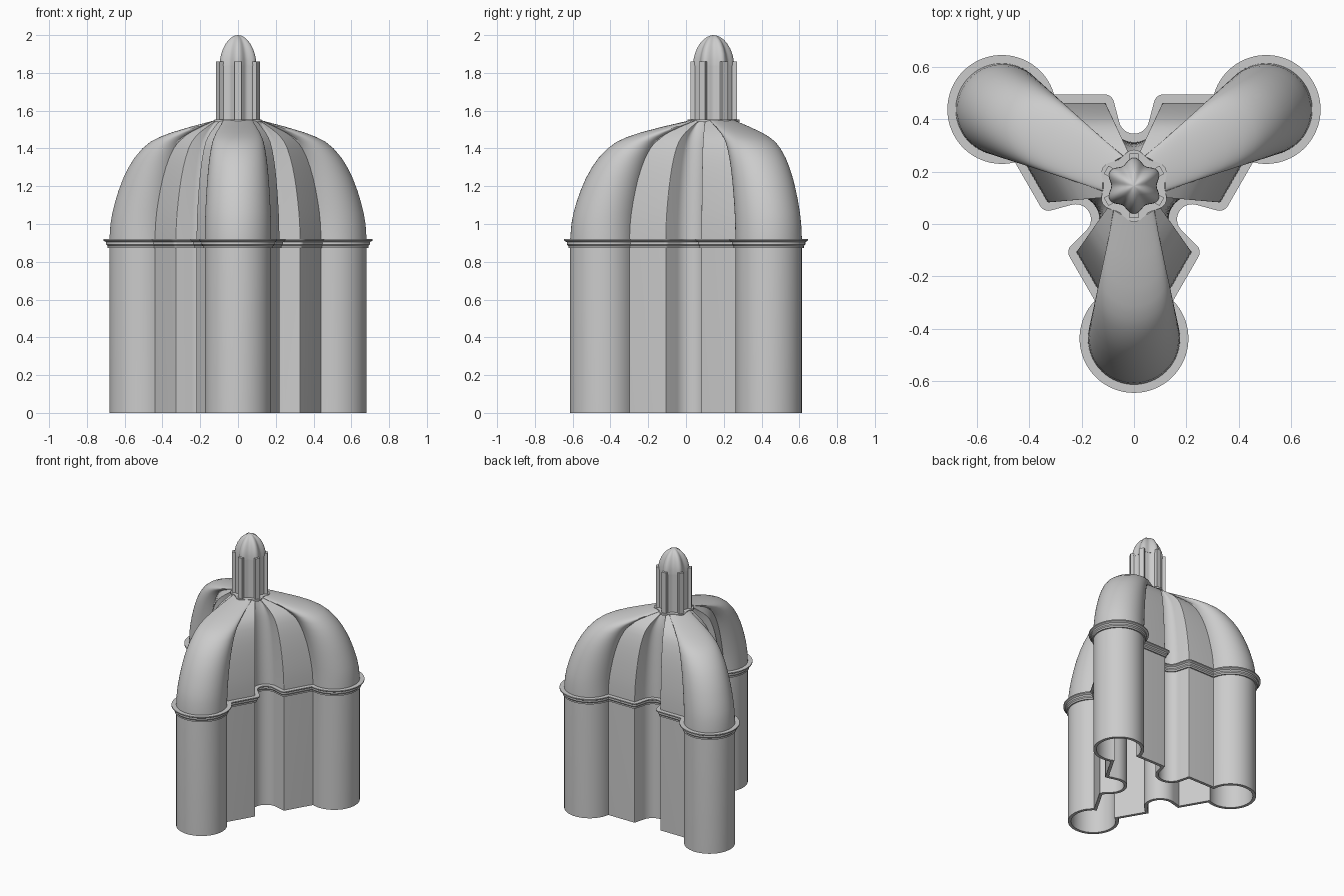
import bpy, bmesh
from math import sin, cos, pi, radians, degrees, atan2, sqrt, hypot

cube = bpy.data.objects.get("Cube")
if cube:
    bpy.data.objects.remove(cube, do_unlink=True)

CY = 0.146              # y of the shared vertical axis
LOBE = (0.505, 0.2915)  # lobe centre, seen from the axis
LOBE_R, WALL_Y, FILLET = 0.176, 0.317, 0.004
NOTCH_Y, NOTCH_R, TILT = 0.257, 0.09, radians(15)

stone = bpy.data.materials.new("grey stone")
stone.use_nodes = True
stone.diffuse_color = (0.6, 0.6, 0.6, 1)
stone.node_tree.nodes["Principled BSDF"].inputs["Base Color"].default_value = stone.diffuse_color


def arc(cx, cy, r, a0, a1, n):
    steps = [a0 + (a1 - a0) * i / n for i in range(n + 1)]
    return [(cx + r * cos(a), cy + r * sin(a)) for a in steps]


def half_plan(d):
    """From notch axis to lobe axis, offset outward by d; each with its angle on the dome crown."""
    pts = arc(0, NOTCH_Y, NOTCH_R - d, -pi / 2, -TILT, 10)
    r = FILLET + d
    cx, cy = 0.112, WALL_Y - FILLET
    if r > 0:
        pts += arc(cx, cy, r, pi - TILT, pi / 2, 6)
    else:
        mid = (pi - TILT + pi / 2) / 2
        k = r / cos((pi / 2 - TILT) / 2)
        pts += [(cx + k * cos(mid), cy + k * sin(mid))] * 7
    y, big = WALL_Y + d, LOBE_R + d
    dy = y - LOBE[1]
    dx = sqrt(big * big - dy * dy)
    span = pi - atan2(dy, dx) - pi / 6
    plan = [(p, pi / 2 - radians(20 / 46 * degrees(atan2(p[0], p[1])))) for p in pts]
    n = 26
    for i, p in enumerate(arc(*LOBE, big, span + pi / 6, pi / 6, n)):
        off = radians(41) * (1 - (i / n) ** 2)
        plan.append((p, pi / 6 + off))
    return plan


def full_plan(d):
    half = half_plan(d)
    mirrored = [((-x, y), pi - a) for (x, y), a in half[1:-1]]
    sector = half[::-1] + mirrored
    # Walk counter-clockwise; the last lobe tip opens the following sector
    out = []
    for k in range(3):
        t = k * 2 * pi / 3
        c, s = cos(t), sin(t)
        out += [((x * c - y * s, x * s + y * c), a + t) for (x, y), a in sector]
    return out


def plan_ring(d, z, f=1.0, crown=0.12):
    """Plan blended towards a round crown as f falls from 1 to 0."""
    return [(crown * cos(a) * (1 - f) + x * f, crown * sin(a) * (1 - f) + y * f, z)
            for (x, y), a in full_plan(d)]


def finish(name, bm, angle=30):
    bmesh.ops.remove_doubles(bm, verts=bm.verts, dist=1e-5)
    bmesh.ops.recalc_face_normals(bm, faces=bm.faces)
    mesh = bpy.data.meshes.new(name)
    bm.to_mesh(mesh)
    bm.free()
    mesh.materials.append(stone)
    ob = bpy.data.objects.new(name, mesh)
    ob.location.y = CY
    bpy.context.collection.objects.link(ob)
    bpy.ops.object.select_all(action='DESELECT')
    ob.select_set(True)
    bpy.context.view_layer.objects.active = ob
    bpy.ops.object.shade_smooth_by_angle(angle=radians(angle))
    return ob


def loft(name, rings, closed=False, caps=False, angle=30):
    bm = bmesh.new()
    loops = [[bm.verts.new(p) for p in r] for r in rings]
    pairs = list(zip(loops, loops[1:]))
    if closed:
        pairs.append((loops[-1], loops[0]))
    for a, b in pairs:
        for i in range(len(a)):
            j = (i + 1) % len(a)
            bm.faces.new((a[i], a[j], b[j], b[i]))
    if caps:
        bm.faces.new(loops[0][::-1])
        bm.faces.new(loops[-1])
    return finish(name, bm, angle)


# Hollow walls and ribbed dome: outside going up, inside coming down
DOME = [(0.92, 1), (1.0, .99), (1.06, .972), (1.12, .945), (1.18, .912), (1.24, .872),
        (1.3, .82), (1.35, .765), (1.4, .69), (1.435, .615), (1.46, .53),
        (1.485, .415), (1.515, .235), (1.55, 0)]
outside = [plan_ring(0, 0)] + [plan_ring(0, z, f) for z, f in DOME]
inside = [plan_ring(-.022, z - .022, f, .1) for z, f in reversed(DOME)] + [plan_ring(-.022, 0)]
loft("walls_and_dome", outside + inside, closed=True)

# Stepped cornice following the plan
CORNICE = [(-.005, .872), (.01, .872), (.01, .884), (.018, .892), (.018, .904),
           (.032, .912), (.032, .92), (-.005, .92)]
loft("cornice", [plan_ring(d, z) for d, z in CORNICE], closed=True)


# Fluted ring with six ridges, one facing the back
def fluted(r, depth, z, n=72):
    ring = []
    for i in range(n):
        a = 2 * pi * i / n
        q = r * (1 - depth * (1 + cos(6 * a)) / 2)
        ring.append((q * cos(a), q * sin(a), z))
    return ring


# Collar and lantern drum
loft("lantern_collar", [fluted(.138, .16, z) for z in (1.54, 1.552)], caps=True)
loft("lantern_drum", [fluted(.106, .2, z) for z in (1.545, 1.86)], caps=True)

# Six upright fins around the drum
bm = bmesh.new()
for k in range(6):
    a = pi / 6 + k * pi / 3
    c, s = cos(a), sin(a)
    made = bmesh.ops.create_cube(bm, size=1)["verts"]
    for v in made:
        u, w, h = .108 + v.co.x * .03, v.co.y * .036, 1.705 + v.co.z * .31
        v.co = (u * c - w * s, u * s + w * c, h)
finish("lantern_fins", bm)

# Fluted pointed cap
CAP = [(1.84, 1), (1.87, .985), (1.9, .92), (1.93, .81), (1.955, .67),
       (1.975, .51), (1.99, .32), (1.997, .17), (2.0, .02)]
loft("lantern_cap", [fluted(.108 * f, .2, z) for z, f in CAP], caps=True, angle=50)
